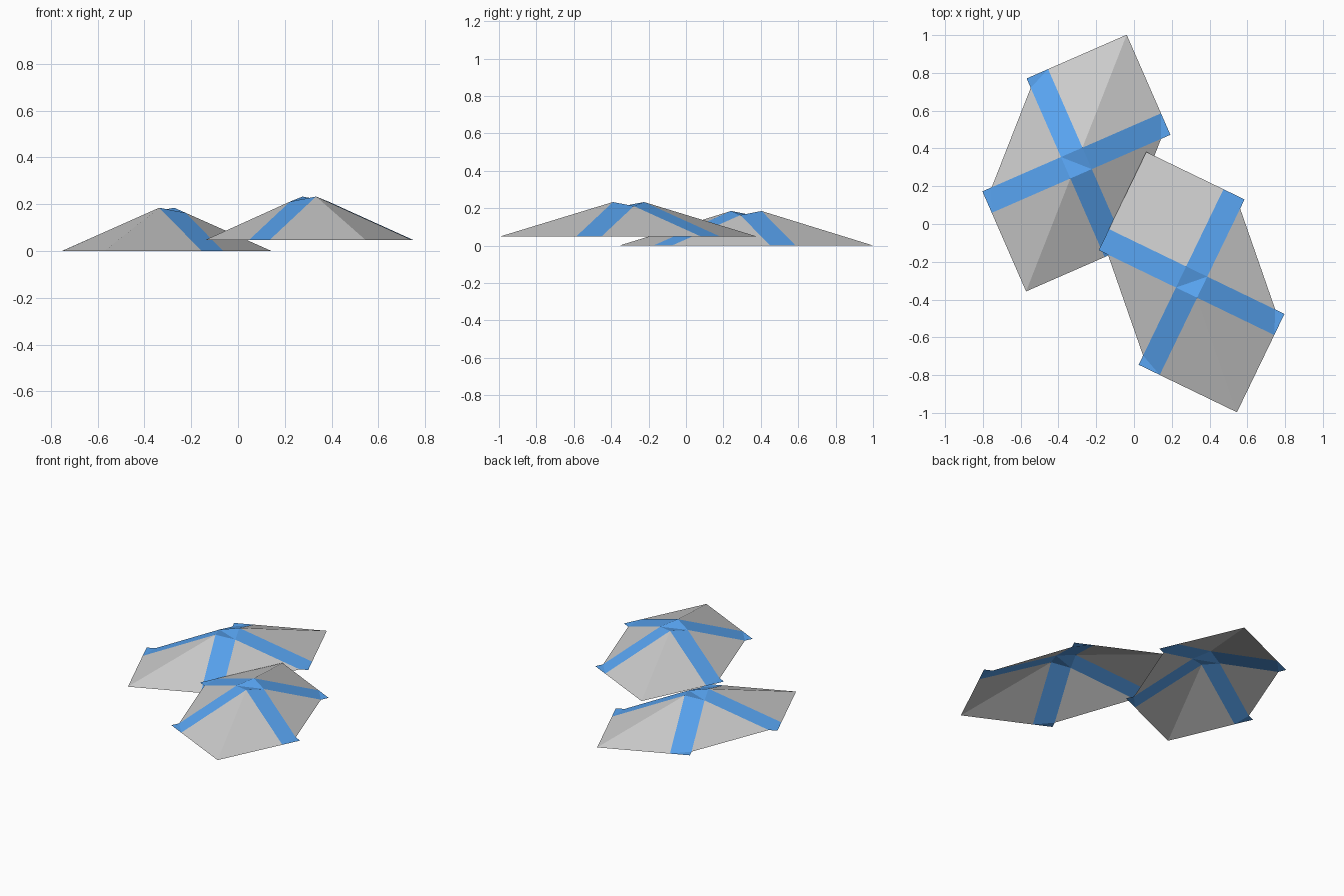
import bpy, bmesh
from math import radians
from mathutils import Matrix, Vector

if "Cube" in bpy.data.objects:
    bpy.data.objects.remove(bpy.data.objects["Cube"])

E = 0.516   # half side of the square cover
W = 0.062   # half width of a strap
F = 0.462   # where a strap folds flat at a cut corner
H = 0.185   # high corners of the strap crossing
L = H * (F - W) / (E - W)   # low corners of the strap crossing

blue = bpy.data.materials.new("strap_blue")
blue.diffuse_color = (0.1, 0.38, 0.9, 1)
blue.use_nodes = True
blue.node_tree.nodes["Principled BSDF"].inputs["Base Color"].default_value = blue.diffuse_color


def swap(face):
    """Mirror a face over the diagonal u = v."""
    return [(v, u, z) for u, v, z in face]


def turn(face):
    """Rotate a face half a turn about the middle."""
    return [(-u, -v, z) for u, v, z in face]


# Cover: creased full corner and cut corner
slope = [(W, W, H), (E, W, 0), (E, E, 0)]
cut = [(W, -W, L), (W, -F, 0), (F, -W, 0)]
cover_faces = [slope, swap(slope), cut]
cover_faces += [turn(f) for f in cover_faces]

# Straps: sloping arm, flat tip beyond the cut edge, dipped crossing
arm = [(W, W, H), (W, -W, L), (F, -W, 0), (E, W, 0)]
tip = [(F, -W, 0), (E, -W, 0), (E, W, 0)]
crossing = [(W, W, H), (-W, W, L), (W, -W, L)]
strap_faces = [arm, swap(arm), tip, swap(tip), crossing]
strap_faces += [turn(f) for f in strap_faces]


def build(name, faces, matrix, material=None):
    bm = bmesh.new()
    for face in faces:
        bm.faces.new([bm.verts.new(matrix @ Vector(p)) for p in face])
    bmesh.ops.remove_doubles(bm, verts=bm.verts, dist=1e-4)
    for f in bm.faces:      # open shell, outside faces up
        f.normal_update()
        if f.normal.z < 0:
            f.normal_flip()
    mesh = bpy.data.meshes.new(name)
    bm.to_mesh(mesh)
    bm.free()
    if material:
        mesh.materials.append(material)
    obj = bpy.data.objects.new(name, mesh)
    bpy.context.collection.objects.link(obj)


# Two tents, the front one slightly raised
for label, place, angle in (("back", (-0.305, 0.3225, 0), 23.6),
                            ("front", (0.305, -0.3075, 0.048), 64.2)):
    m = Matrix.Translation(place) @ Matrix.Rotation(radians(angle), 4, 'Z')
    build(label + "_cover", cover_faces, m)
    build(label + "_straps", strap_faces, m, blue)
